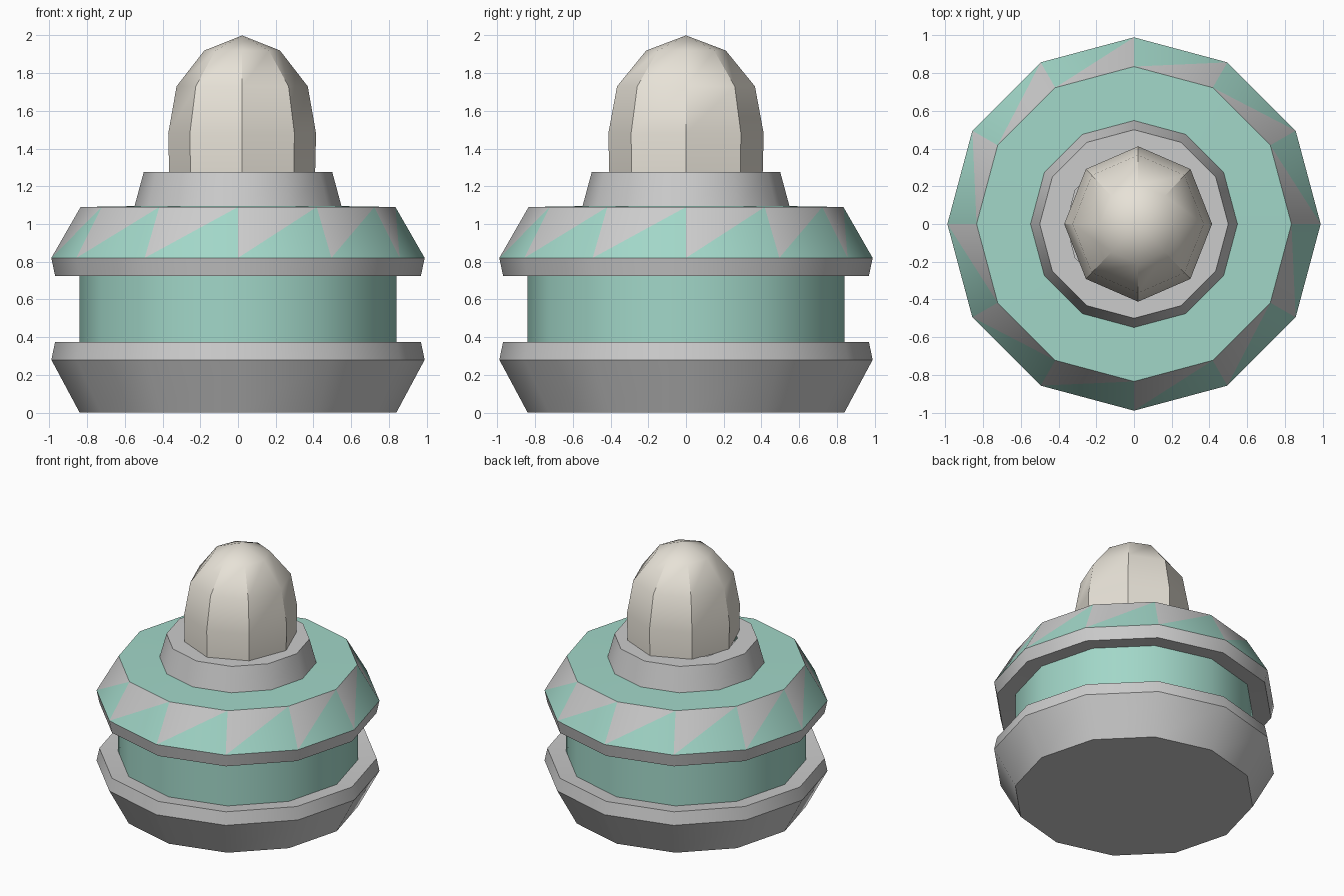
import bpy, bmesh, math

if "Cube" in bpy.data.objects:
    bpy.data.objects.remove(bpy.data.objects["Cube"])


def material(name, rgb):
    m = bpy.data.materials.new(name)
    m.diffuse_color = (*rgb, 1)
    m.use_nodes = True
    m.node_tree.nodes["Principled BSDF"].inputs["Base Color"].default_value = m.diffuse_color
    return m


TEAL = material("teal", (0.36, 0.68, 0.58))
CREAM = material("cream", (0.80, 0.76, 0.68))
GREY = material("grey", (0.52, 0.54, 0.53))


def lathe(name, profile, sides=12, mats=(), teal_rings=(), zigzag=None,
          scale=(1, 1), shift=0.0, smooth=35):
    """Turn (radius, z) points round z; radius 0 makes a pole."""
    bm = bmesh.new()
    rings = []
    for r, z in profile:
        n = 1 if r == 0 else sides
        rings.append([bm.verts.new((
            r * scale[0] * math.cos(math.tau * i / sides) + shift,
            r * scale[1] * math.sin(math.tau * i / sides), z)) for i in range(n)])
    for k, (a, b) in enumerate(zip(rings, rings[1:])):
        for i in range(sides):
            j = (i + 1) % sides
            if len(a) == 1:
                f = [bm.faces.new((a[0], b[j], b[i]))]
            elif len(b) == 1:
                f = [bm.faces.new((a[i], a[j], b[0]))]
            elif k == zigzag:
                # two-coloured triangles
                lower = bm.faces.new((a[i], a[j], b[j]))
                upper = bm.faces.new((a[i], b[j], b[i]))
                lower.material_index = 1
                f = [upper]
            else:
                f = [bm.faces.new((a[i], a[j], b[j], b[i]))]
            if k in teal_rings:
                for face in f:
                    face.material_index = 1
    bmesh.ops.recalc_face_normals(bm, faces=bm.faces)
    mesh = bpy.data.meshes.new(name)
    bm.to_mesh(mesh)
    bm.free()
    for m in mats:
        mesh.materials.append(m)
    ob = bpy.data.objects.new(name, mesh)
    bpy.context.collection.objects.link(ob)
    bpy.ops.object.select_all(action='DESELECT')
    ob.select_set(True)
    bpy.context.view_layer.objects.active = ob
    bpy.ops.object.shade_smooth_by_angle(angle=math.radians(smooth))
    return ob


# Flared base dish with a raised rim
lathe("base", [(0, 0), (0.84, 0), (0.99, 0.28), (0.97, 0.375), (0.84, 0.36)], mats=[GREY])

# Recessed teal waist
lathe("waist", [(0.84, 0.35), (0.84, 0.74)], mats=[TEAL])

# Upper ring: grey lip, zigzag slope, teal top
lathe("shoulder_ring",
      [(0.84, 0.735), (0.97, 0.725), (0.99, 0.82), (0.835, 1.09), (0.54, 1.095)],
      mats=[GREY, TEAL], teal_rings=(3,), zigzag=2)

# Tapered collar under the dome
lathe("collar", [(0.55, 1.09), (0.50, 1.275), (0.36, 1.275)], mats=[GREY])

# Cream eight-sided dome
lathe("dome", [(0.395, 1.27), (0.40, 1.48), (0.355, 1.73), (0.205, 1.92), (0, 2.0)],
      sides=8, mats=[CREAM], scale=(0.98, 1.03), shift=0.022)
